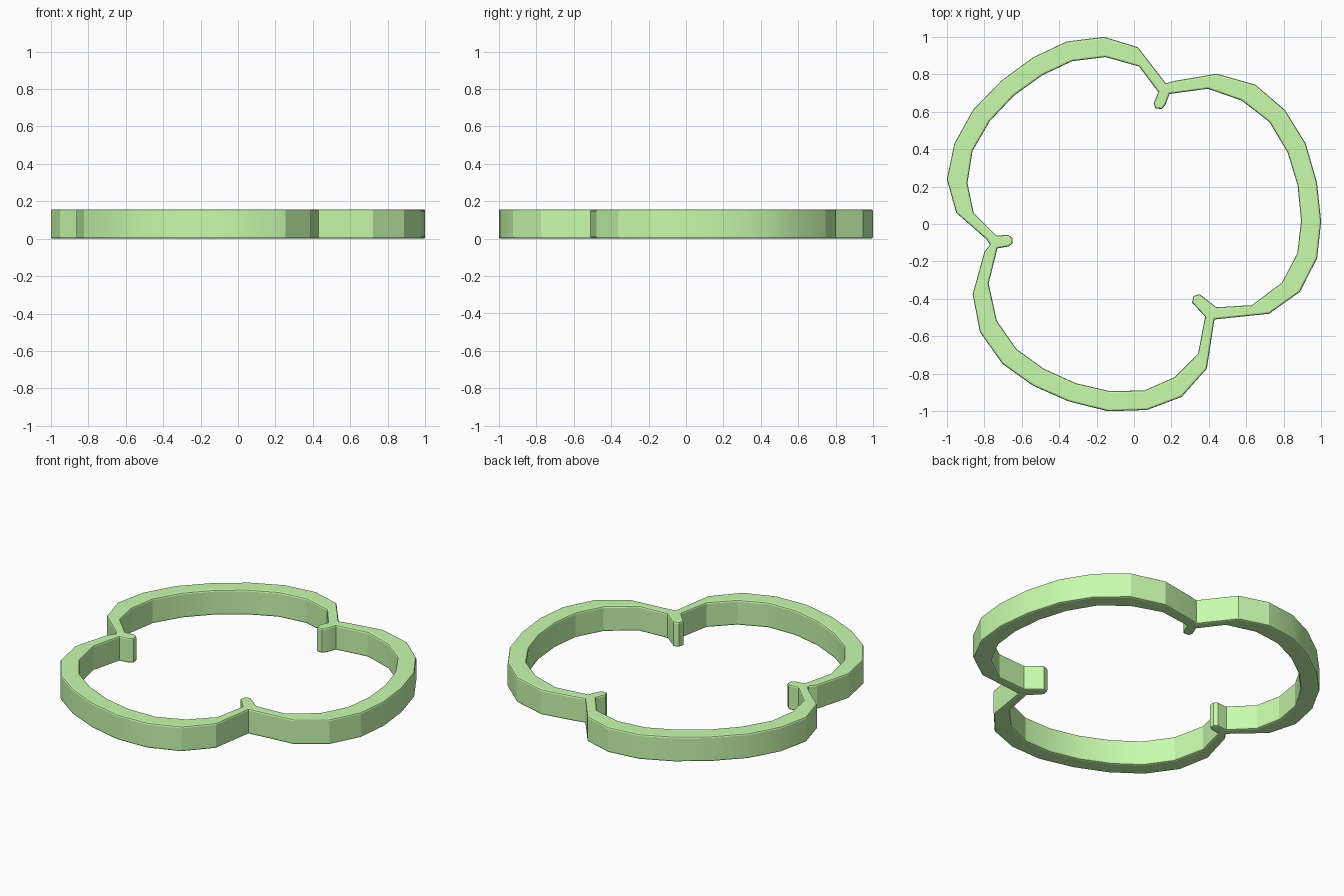
import bpy, bmesh
from math import radians
from mathutils import Matrix, Vector

if "Cube" in bpy.data.objects:
    bpy.data.objects.remove(bpy.data.objects["Cube"])

HEIGHT = 0.157
CENTRE = Vector((-0.04, 0.03))

# One lobe of the wall (outer and inner edge); the other two are turned copies
LOBE_OUT = [(0.02, 0.945), (-0.16, 1.0), (-0.36, 0.975), (-0.54, 0.89), (-0.71, 0.765),
            (-0.86, 0.61), (-0.96, 0.43), (-1.0, 0.24), (-0.95, 0.06)]
LOBE_IN = [(0.027, 0.842), (-0.153, 0.892), (-0.33, 0.87), (-0.49, 0.795), (-0.644, 0.684),
           (-0.77, 0.55), (-0.863, 0.39), (-0.89, 0.219), (-0.857, 0.06)]
# Extra bulge at the middle of each turned copy
BULGES = [Vector((0, 0)), Vector((-0.006, -0.031)), Vector((0.046, -0.02))]

# Each notch between lobes: outer dent points, then the rounded inward tab
NOTCHES = [
    ([(0.22, 0.765), (0.17, 0.752)],
     [(0.19, 0.695), (0.168, 0.638), (0.15, 0.615), (0.115, 0.617), (0.105, 0.645), (0.13, 0.705)]),
    ([(-0.79, -0.08), (-0.77, -0.11), (-0.80, -0.15)],
     [(-0.735, -0.062), (-0.67, -0.058), (-0.65, -0.075), (-0.65, -0.105), (-0.67, -0.12), (-0.73, -0.13)]),
    ([(0.43, -0.51)],
     [(0.38, -0.495), (0.31, -0.42), (0.318, -0.385), (0.35, -0.375), (0.377, -0.395), (0.44, -0.445)]),
]


def lobe_points(points, k):
    rot = Matrix.Rotation(radians(120 * k), 2)
    half = (len(points) - 1) / 2
    return [rot @ (Vector(p) - CENTRE) + CENTRE + BULGES[k] * (1 - abs(i / half - 1) ** 3)
            for i, p in enumerate(points)]


bm = bmesh.new()


def verts(points):
    return [bm.verts.new((p[0], p[1], 0)) for p in points]


lobes = [(verts(lobe_points(LOBE_OUT, k)), verts(lobe_points(LOBE_IN, k))) for k in range(3)]
notches = [(verts(o), verts(t)) for o, t in NOTCHES]

# Flat plan: lobe strips, the thin walls at the notches, and the tabs
for k in range(3):
    out, inn = lobes[k]
    for i in range(len(out) - 1):
        bm.faces.new((out[i], out[i + 1], inn[i + 1], inn[i]))
    dent, tab = notches[k]
    prev_out, prev_in = lobes[k - 1]
    bm.faces.new((prev_out[-1], dent[0], tab[0], prev_in[-1]))
    bm.faces.new((dent[-1], out[0], inn[0], tab[-1]))
    bm.faces.new(dent + [tab[-1], tab[0]])
    bm.faces.new(tab)

# Raise the plan into a solid wall
res = bmesh.ops.extrude_face_region(bm, geom=bm.faces[:], use_keep_orig=True)
top = [g for g in res["geom"] if isinstance(g, bmesh.types.BMVert)]
bmesh.ops.translate(bm, verts=top, vec=(0, 0, HEIGHT))
bmesh.ops.recalc_face_normals(bm, faces=bm.faces[:])

# Soften the top and bottom rims
bm.normal_update()
rims = [e for e in bm.edges if len(e.link_faces) == 2
        and any(abs(f.normal.z) > 0.9 for f in e.link_faces)
        and any(abs(f.normal.z) < 0.1 for f in e.link_faces)]
bmesh.ops.bevel(bm, geom=rims, offset=0.01, segments=2, profile=0.5,
                affect='EDGES', clamp_overlap=True)

mesh = bpy.data.meshes.new("lobed_ring")
bm.to_mesh(mesh)
bm.free()
ring = bpy.data.objects.new("lobed_ring", mesh)
bpy.context.collection.objects.link(ring)

green = bpy.data.materials.new("light_green")
green.diffuse_color = (0.58, 0.97, 0.42, 1)
green.use_nodes = True
green.node_tree.nodes["Principled BSDF"].inputs["Base Color"].default_value = green.diffuse_color
mesh.materials.append(green)

bpy.context.view_layer.objects.active = ring
ring.select_set(True)
bpy.ops.object.shade_smooth_by_angle(angle=radians(20))
